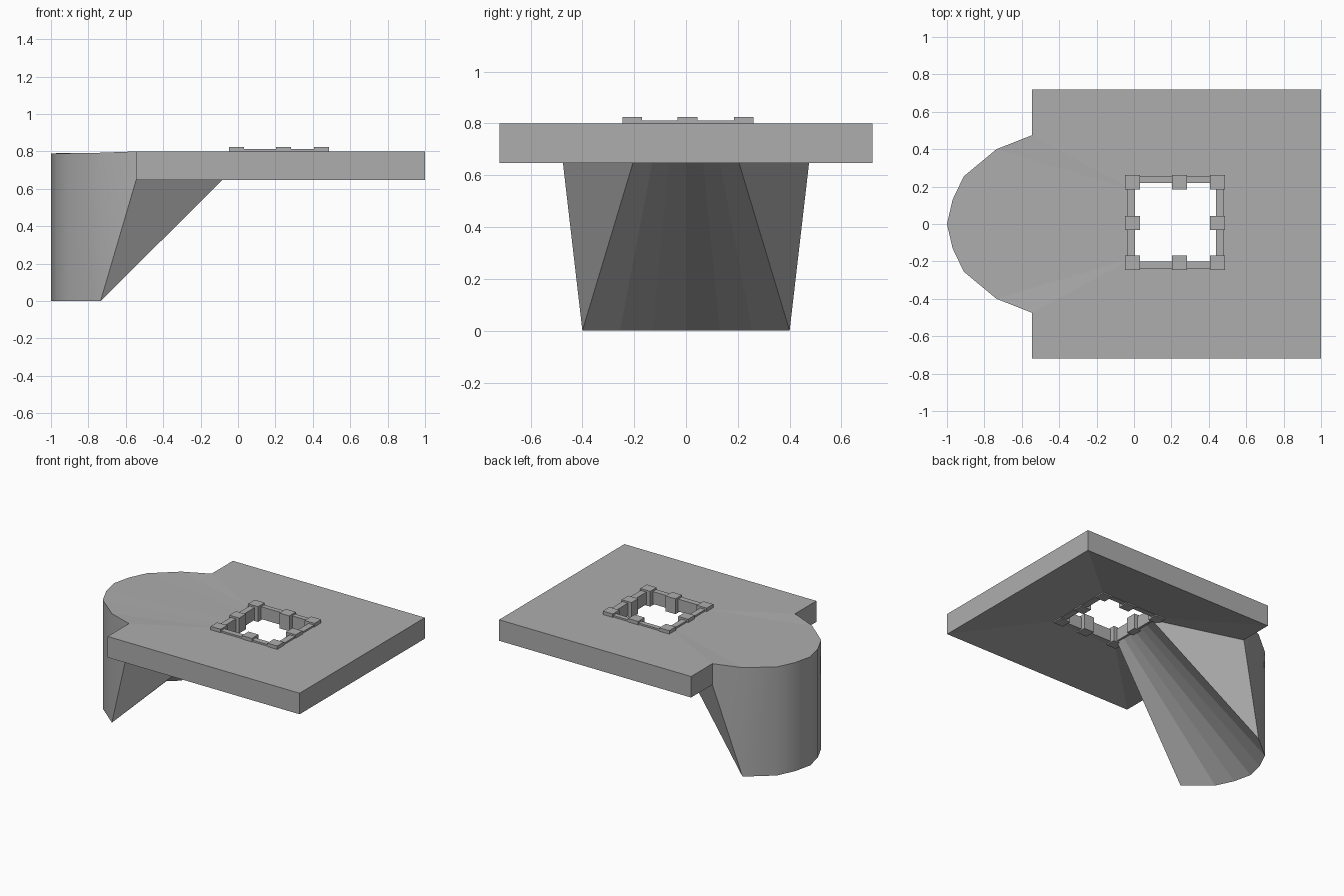
import bpy, bmesh

if "Cube" in bpy.data.objects:
    bpy.data.objects.remove(bpy.data.objects["Cube"])

HOLE_Z = 0.73                       # underside rises from the rim to the hole
X0, X1, Y0, Y1 = 0.0, 0.44, -0.20, 0.22

grey = bpy.data.materials.new("dark_grey")
grey.diffuse_color = (.42, .42, .42, 1)
grey.use_nodes = True
grey.node_tree.nodes["Principled BSDF"].inputs["Base Color"].default_value = grey.diffuse_color


def finish(name, bm):
    bmesh.ops.recalc_face_normals(bm, faces=bm.faces[:])
    me = bpy.data.meshes.new(name)
    bm.to_mesh(me)
    bm.free()
    me.materials.append(grey)
    ob = bpy.data.objects.new(name, me)
    bpy.context.collection.objects.link(ob)
    return ob


def box(name, x0, x1, y0, y1, z0, z1):
    bm = bmesh.new()
    bmesh.ops.create_cube(bm, size=1)
    for v in bm.verts:
        v.co = ((x0 + x1) / 2 + v.co.x * (x1 - x0),
                (y0 + y1) / 2 + v.co.y * (y1 - y0),
                (z0 + z1) / 2 + v.co.z * (z1 - z0))
    return finish(name, bm)


# Platform with rounded buttress: half outline (x, y, bottom z, top z, hole x, hole y)
half = [(1, .72, .647, .8, X1, Y1),
        (-.545, .72, .647, .8, X0, Y1),
        (-.545, .475, .647, .8, X0, .18),
        (-.735, .40, 0, .793, X0, .18),
        (-.91, .255, 0, .79, X0, .115),
        (-.97, .13, 0, .79, X0, .058)]
ring = half + [(-1, 0, 0, .79, X0, 0)]
ring += [(x, -y, b, t, hx, Y0 if hy == Y1 else -hy) for x, y, b, t, hx, hy in reversed(half)]

bm = bmesh.new()
cols = [[bm.verts.new(c) for c in ((x, y, b), (x, y, t), (hx, hy, .8), (hx, hy, HOLE_Z))]
        for x, y, b, t, hx, hy in ring]
for i, a in enumerate(cols):
    c = cols[(i + 1) % len(cols)]
    for k in range(4):
        f = bm.faces.new((a[k], c[k], c[(k + 1) % 4], a[(k + 1) % 4]))
        f.smooth = k == 0 and 2 <= i <= 9      # curved outer wall
bmesh.ops.remove_doubles(bm, verts=bm.verts[:], dist=1e-4)
finish("platform_with_buttress", bm)

# Low curb lining the hole
ZB = 0.722
for n, (a, b) in {"left": (-.036, .005), "right": (.438, .482)}.items():
    box("curb_" + n, a, b, -.24, .255, ZB, .812)
for n, (a, b) in {"front": (-.24, -.2), "back": (.22, .255)}.items():
    box("curb_" + n, .005, .438, a, b, ZB, .812)

# Square posts at corners and mid sides
for i, x in enumerate((-.008, .243, .447)):
    for j, y in enumerate((-.207, .006, .223)):
        if (i, j) != (1, 1):
            box(f"post_{i}{j}", x - .04, x + .04, y - .038, y + .038, ZB - .008, .825)
